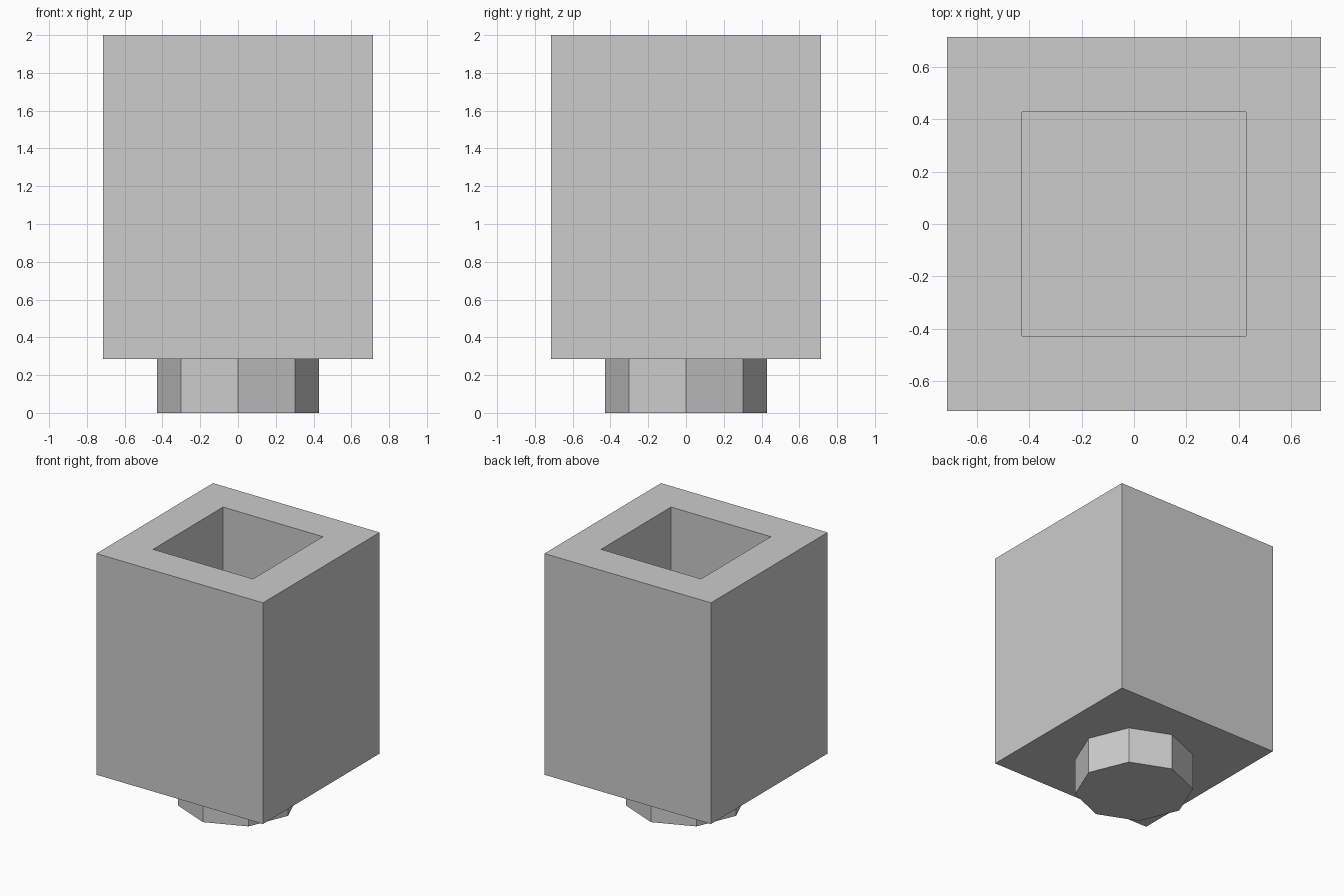
import bpy
import bmesh
from mathutils import Matrix

cube = bpy.data.objects.get("Cube")
if cube:
    bpy.data.objects.remove(cube, do_unlink=True)

UNIT = 2 / 7          # wall thickness; every size is a multiple of it
HALF = 2.5 * UNIT     # half width of the block
BORE = 1.5 * UNIT     # half width of the square hole, and peg radius
GREY = (0.604, 0.604, 0.604, 1)

grey = bpy.data.materials.new("mid_grey")
grey.use_nodes = True
grey.diffuse_color = GREY
grey.node_tree.nodes["Principled BSDF"].inputs["Base Color"].default_value = GREY


def add_object(name, bm):
    bmesh.ops.recalc_face_normals(bm, faces=bm.faces)
    mesh = bpy.data.meshes.new(name)
    bm.to_mesh(mesh)
    bm.free()
    mesh.materials.append(grey)
    obj = bpy.data.objects.new(name, mesh)
    bpy.context.collection.objects.link(obj)


# Block with a square blind hole in its top
bm = bmesh.new()
bmesh.ops.create_cube(bm, size=1, matrix=Matrix.Translation((0, 0, 4 * UNIT))
                      @ Matrix.Diagonal((2 * HALF, 2 * HALF, 6 * UNIT, 1)))
top = max(bm.faces, key=lambda f: f.calc_center_median().z)
bmesh.ops.inset_region(bm, faces=[top], thickness=HALF - BORE, use_even_offset=True)
hole = bmesh.ops.extrude_discrete_faces(bm, faces=[top])
bmesh.ops.translate(bm, verts=hole["faces"][0].verts, vec=(0, 0, -5 * UNIT))
add_object("hollow_block", bm)

# Eight-sided peg under the block, corners on the axes
bm = bmesh.new()
bmesh.ops.create_cone(bm, cap_ends=True, segments=8, radius1=BORE, radius2=BORE,
                      depth=UNIT, matrix=Matrix.Translation((0, 0, UNIT / 2)))
add_object("base_peg", bm)
